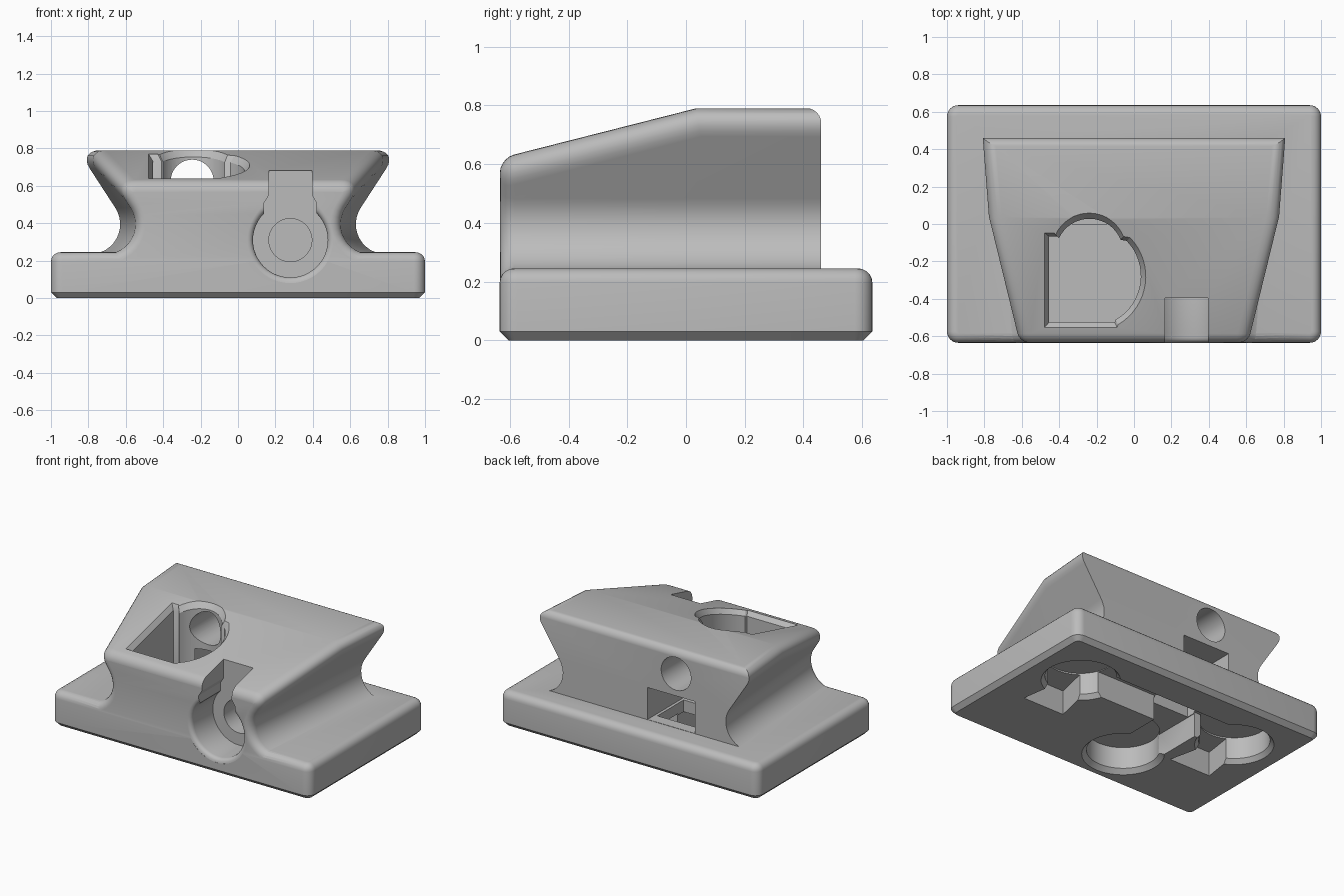
import bpy, bmesh
from math import sin, cos, radians

cube = bpy.data.objects.get("Cube")
if cube:
    bpy.data.objects.remove(cube, do_unlink=True)

grey = bpy.data.materials.new("plain grey")
grey.use_nodes = True
grey.diffuse_color = (0.5, 0.5, 0.5, 1)
grey.node_tree.nodes["Principled BSDF"].inputs["Base Color"].default_value = (0.5, 0.5, 0.5, 1)

FRONT, BACK, CREST = -0.634, 0.46, 0.03


def add_object(name, bm):
    mesh = bpy.data.meshes.new(name)
    bm.to_mesh(mesh)
    bm.free()
    mesh.materials.append(grey)
    obj = bpy.data.objects.new(name, mesh)
    bpy.context.collection.objects.link(obj)
    return obj


def loft(rings):
    """Solid skinned through matching rings of points."""
    bm = bmesh.new()
    loops = [[bm.verts.new(p) for p in ring] for ring in rings]
    n = len(loops[0])
    for a, b in zip(loops, loops[1:]):
        for i in range(n):
            j = (i + 1) % n
            bm.faces.new((a[i], a[j], b[j], b[i]))
    bm.faces.new(loops[0])
    bm.faces.new(loops[-1])
    bm.normal_update()
    bmesh.ops.recalc_face_normals(bm, faces=bm.faces)
    return bm


def box(x0, x1, y0, y1, z0, z1):
    return loft([[(x0, y0, z), (x1, y0, z), (x1, y1, z), (x0, y1, z)] for z in (z0, z1)])


def arc(cx, cy, r, start, end, n):
    return [(cx + r * cos(radians(start + (end - start) * i / n)),
             cy + r * sin(radians(start + (end - start) * i / n))) for i in range(n + 1)]


def round_hole(cx, cy, steps, axis):
    """Stepped round cutter; steps are (position, radius) along the axis."""
    rings = []
    for pos, r in steps:
        ring = arc(cx, cy, r, 0, 360, 48)[:-1]
        rings.append([(u, pos, v) if axis == "y" else (u, v, pos) for u, v in ring])
    return loft(rings)


def bevel(bm, pick, offset, segments):
    edges = [e for e in bm.edges if pick(*[v.co for v in e.verts])]
    bmesh.ops.bevel(bm, geom=edges, offset=offset, segments=segments,
                    profile=0.5, affect="EDGES", clamp_overlap=False)
    bm.normal_update()
    bmesh.ops.recalc_face_normals(bm, faces=bm.faces)


def reach(mesh):
    return [max((v.co[i] for v in mesh.vertices), default=-9) for i in range(3)]


def combine(target, bm, operation):
    """Boolean that moves on to the next solver if one loses part of the solid."""
    tool = add_object("cutter", bm)
    tool.hide_render = True
    need = reach(target.data)
    if operation == "UNION":
        need = [max(pair) for pair in zip(need, reach(tool.data))]
    mod = target.modifiers.new("cut", "BOOLEAN")
    mod.operation, mod.object = operation, tool
    bpy.context.view_layer.objects.active = target
    for solver in ("EXACT", "MANIFOLD", "FLOAT"):
        mod.solver = solver
        graph = bpy.context.evaluated_depsgraph_get()
        graph.update()
        got = reach(target.evaluated_get(graph).data)
        if all(g > n - 0.02 for g, n in zip(got, need)):
            bpy.ops.object.modifier_apply(modifier=mod.name)
            break
    else:
        target.modifiers.remove(mod)
    bpy.data.objects.remove(tool, do_unlink=True)


# Base plate: rounded corners and top rim, chamfered underside
plate = box(-1, 1, -0.635, 0.635, 0, 0.245)
bevel(plate, lambda a, b: abs(a.z - b.z) > 0.1, 0.06, 6)
bevel(plate, lambda a, b: min(a.z, b.z) > 0.244, 0.05, 5)
bevel(plate, lambda a, b: max(a.z, b.z) < 0.001, 0.03, 1)
block = add_object("mounting_block", plate)


# Flared upper body with a hollow waist, narrowing to the front
def top_height(y):
    return 0.79 - 0.256 * max(0, CREST - y)


def body_ring(y):
    top = top_height(y)
    half = [(0.79, 0.1)] + arc(0.79, 0.395, 0.16, 270, 147, 12)
    x, z = half[-1]
    half.append((x + (top - z) * 0.65, top))
    half = [(u - 0.078 * (BACK - y), v) for u, v in half]
    return [(u, y, v) for u, v in half] + [(-u, y, v) for u, v in reversed(half)]


body = loft([body_ring(y) for y in (FRONT, CREST, BACK)])
bevel(body, lambda a, b: abs(a.y - b.y) > 0.1 and min(a.z, b.z) > 0.6, 0.115, 8)
bevel(body, lambda a, b: max(a.y, b.y) < FRONT + 0.001 and min(a.z, b.z) > 0.23, 0.05, 5)
upper = add_object("upper_body", body)

# Rounded top edge at the back
section = arc(0.41, 0.74, 0.0505, 0, 90, 6) + [(0.41, 0.85), (0.52, 0.85), (0.52, 0.74)]
combine(upper, loft([[(x, y, z) for y, z in section] for x in (-1, 1)]), "DIFFERENCE")
joined = bmesh.new()
joined.from_mesh(upper.data)
bpy.data.objects.remove(upper, do_unlink=True)
combine(block, joined, "UNION")

# Top pocket: two arcs with a square left side and a chamfered mouth
outline = ([(-0.48, -0.555), (-0.09, -0.555)] + arc(-0.235, -0.28, 0.3, -60, 44, 16)
           + arc(-0.24, -0.14, 0.2, 22, 155, 16) + [(-0.43, -0.045), (-0.48, -0.045)])
inner = [(-0.22 + (x + 0.22) * 0.9, -0.26 + (y + 0.26) * 0.9) for x, y in outline]
combine(block, loft([
    [(x, y, 0.3) for x, y in inner],
    [(x, y, top_height(y) - 0.035) for x, y in inner],
    [(x, y, top_height(y) + 0.002) for x, y in outline],
    [(x, y, 0.95) for x, y in outline]]), "DIFFERENCE")

# Round bore through the back into the pocket, and the slot below it
combine(block, round_hole(-0.245, 0.625, [(-0.2, 0.115), (0.55, 0.115)], "y"), "DIFFERENCE")
combine(block, box(-0.39, -0.025, 0, 0.55, 0.247, 0.47), "DIFFERENCE")

# Front socket with rounded mouth, inner bore and open neck
lip = [(FRONT + 0.03 * (1 - cos(radians(t))), 0.23 - 0.03 * sin(radians(t)))
       for t in (0, 22, 45, 67, 90)]
combine(block, round_hole(0.28, 0.31, [(-0.7, 0.23)] + lip + [(-0.392, 0.2)], "y"), "DIFFERENCE")
combine(block, round_hole(0.28, 0.31, [(-0.45, 0.115), (-0.1, 0.115)], "y"), "DIFFERENCE")
neck = [(0.14, 0.4), (0.42, 0.4), (0.42, 0.51), (0.395, 0.55),
        (0.395, 0.9), (0.165, 0.9), (0.165, 0.55), (0.14, 0.51)]
combine(block, loft([[(x, y, z) for x, z in neck] for y in (-0.7, -0.395)]), "DIFFERENCE")

# Underside: centre hole, two keyholes and a linking channel
combine(block, round_hole(-0.17, -0.31, [(-0.1, 0.26), (0, 0.26), (0.03, 0.23),
                                         (0.18, 0.23)], "z"), "DIFFERENCE")
for side in (-1, 1):
    combine(block, round_hole(0.63 * side, 0.23, [(-0.1, 0.25), (0, 0.25), (0.03, 0.225),
                                                  (0.18, 0.225)], "z"), "DIFFERENCE")
    wedge = [(0.5, 0.1), (0.72, 0.1), (0.76, -0.17), (0.44, -0.17)]
    combine(block, loft([[(x * side, y, z) for x, y in wedge] for z in (-0.1, 0.17)]), "DIFFERENCE")
combine(block, box(-0.45, 0.45, 0.15, 0.4, -0.1, 0.175), "DIFFERENCE")

# Passage from the centre hole to the channel and up into the back slot
combine(block, box(-0.37, -0.04, -0.2, 0.3, -0.1, 0.165), "DIFFERENCE")
combine(block, box(-0.365, -0.045, 0.09, 0.38, 0.1, 0.3), "DIFFERENCE")

# Smooth curved areas, keep edges crisp
bpy.ops.object.select_all(action="DESELECT")
block.select_set(True)
bpy.context.view_layer.objects.active = block
bpy.ops.object.shade_smooth_by_angle(angle=radians(28))
